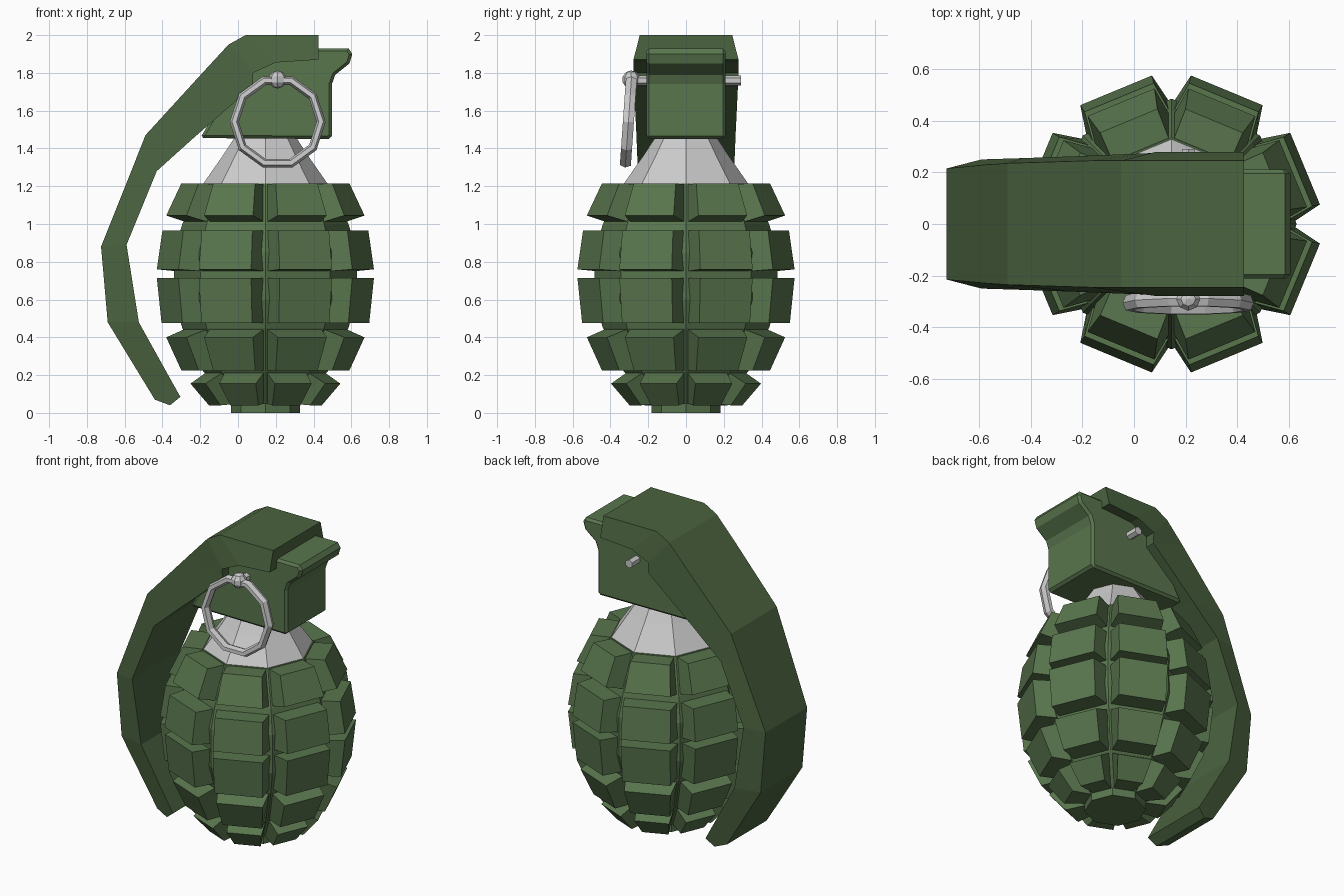
import bpy, bmesh, math
from mathutils import Matrix, Vector

if "Cube" in bpy.data.objects:
    bpy.data.objects.remove(bpy.data.objects["Cube"])

CX = 0.145  # body axis


def material(name, rgb):
    m = bpy.data.materials.new(name)
    m.diffuse_color = (*rgb, 1)
    m.use_nodes = True
    m.node_tree.nodes["Principled BSDF"].inputs["Base Color"].default_value = m.diffuse_color
    return m


green = material("body_green", (0.10, 0.18, 0.075))
dark_green = material("lever_green", (0.07, 0.125, 0.05))


def finish(name, bm, mat=None):
    bmesh.ops.recalc_face_normals(bm, faces=bm.faces)
    me = bpy.data.meshes.new(name)
    bm.to_mesh(me)
    bm.free()
    ob = bpy.data.objects.new(name, me)
    bpy.context.collection.objects.link(ob)
    if mat:
        me.materials.append(mat)
    return ob


def loft(bm, rings):
    """Skin closed rings of points and cap both ends."""
    vs = [[bm.verts.new(p) for p in r] for r in rings]
    n = len(vs[0])
    for a, b in zip(vs, vs[1:]):
        for i in range(n):
            j = (i + 1) % n
            bm.faces.new((a[i], a[j], b[j], b[i]))
    bm.faces.new(vs[0])
    bm.faces.new(vs[-1])


def lathe(name, profile, mat=None, n=8):
    bm = bmesh.new()
    loft(bm, [[(CX + r * math.cos(math.tau * i / n), r * math.sin(math.tau * i / n), z)
               for i in range(n)] for r, z in profile])
    return finish(name, bm, mat)


# Core and neck
core = [(0.183, 0), (0.183, 0.05), (0.33, 0.22), (0.44, 0.45), (0.485, 0.6),
        (0.485, 0.85), (0.44, 1.0), (0.335, 1.215)]
lathe("body_core", core, green)
lathe("neck", [(0.335, 1.205), (0.22, 1.37), (0.155, 1.47)])


def core_radius(z):
    for (r0, z0), (r1, z1) in zip(core, core[1:]):
        if z0 <= z <= z1:
            return r0 + (r1 - r0) * (z - z0) / (z1 - z0)


# Raised blocks: inner z top/bottom, then outer (distance, half width, z) top/bottom
rows = [
    (1.21, 1.01, (0.432, 0.12, 1.215), (0.51, 0.14, 1.045)),
    (0.965, 0.75, (0.53, 0.145, 0.965), (0.56, 0.15, 0.76)),
    (0.715, 0.475, (0.56, 0.15, 0.715), (0.535, 0.145, 0.475)),
    (0.445, 0.225, (0.51, 0.14, 0.40), (0.432, 0.12, 0.225)),
    (0.215, 0.05, (0.386, 0.105, 0.155), (0.29, 0.08, 0.04)),
]
bm = bmesh.new()
for zt, zb, top, bottom in rows:
    inner = [(core_radius(z) * 0.924 - 0.01, core_radius(z) * 0.383 - 0.012, z) for z in (zt, zb)]
    for k in range(8):
        rot = Matrix.Translation((CX, 0, 0)) @ Matrix.Rotation(math.radians(22.5 + 45 * k), 4, 'Z')
        loft(bm, [[rot @ Vector((d, s * w, z)) for (d, w, z), s in
                   ((a, -1), (a, 1), (b, 1), (b, -1))] for a, b in (inner, (top, bottom))])
finish("body_blocks", bm, green)

# Fuse housing with its front lip
outline = [(-0.2, 1.455), (0.48, 1.45), (0.497, 1.465), (0.497, 1.74), (0.515, 1.79),
           (0.59, 1.85), (0.605, 1.9), (0.585, 1.93), (0.4, 1.93), (0.05, 1.88)]
bm = bmesh.new()
loft(bm, [[(x, y, z) for x, z in outline] for y in (-0.21, 0.21)])
ob = finish("fuse_housing", bm, green)
bev = ob.modifiers.new("bevel", 'BEVEL')
bev.width, bev.segments, bev.limit_method = 0.015, 1, 'ANGLE'
bev.angle_limit = math.radians(60)

# Safety lever: outer x, z, inner x, z, outer half width, inner half width
stations = [
    (0.425, 2.0, 0.425, 1.87, 0.245, 0.278),
    (0.04, 2.0, 0.2, 1.855, 0.245, 0.278),
    (-0.05, 1.95, 0.08, 1.80, 0.245, 0.278),
    (-0.17, 1.82, 0.08, 1.73, 0.245, 0.275),
    (-0.49, 1.47, -0.23, 1.46, 0.235, 0.262),
    (-0.565, 1.28, -0.43, 1.28, 0.23, 0.255),
    (-0.725, 0.88, -0.59, 0.89, 0.215, 0.25),
    (-0.69, 0.48, -0.525, 0.48, 0.215, 0.25),
    (-0.44, 0.07, -0.35, 0.165, 0.205, 0.24),
    (-0.36, 0.04, -0.305, 0.085, 0.22, 0.235),
]
bm = bmesh.new()
loft(bm, [[(ox, -wo, oz), (ox, wo, oz), (ix, wi, iz), (ix, -wi, iz)]
          for ox, oz, ix, iz, wo, wi in stations])
finish("safety_lever", bm, dark_green)

# Pin through the housing
bpy.ops.mesh.primitive_cylinder_add(vertices=6, radius=0.027, depth=0.58,
                                    location=(0.21, 0, 1.76), rotation=(math.pi / 2, 0, 0))
bpy.context.object.name = "pin"
bpy.ops.mesh.primitive_uv_sphere_add(segments=8, ring_count=5, radius=0.048,
                                     location=(0.21, -0.29, 1.765))
bpy.context.object.name = "pin_eye"

# Pull ring, hanging slightly outward
bpy.ops.mesh.primitive_torus_add(major_segments=10, minor_segments=6, major_radius=0.23,
                                 minor_radius=0.024, location=(0.21, -0.305, 1.54),
                                 rotation=(math.radians(86), 0, 0))
ring = bpy.context.object
ring.name = "pull_ring"
ring.scale.z = 1.4
